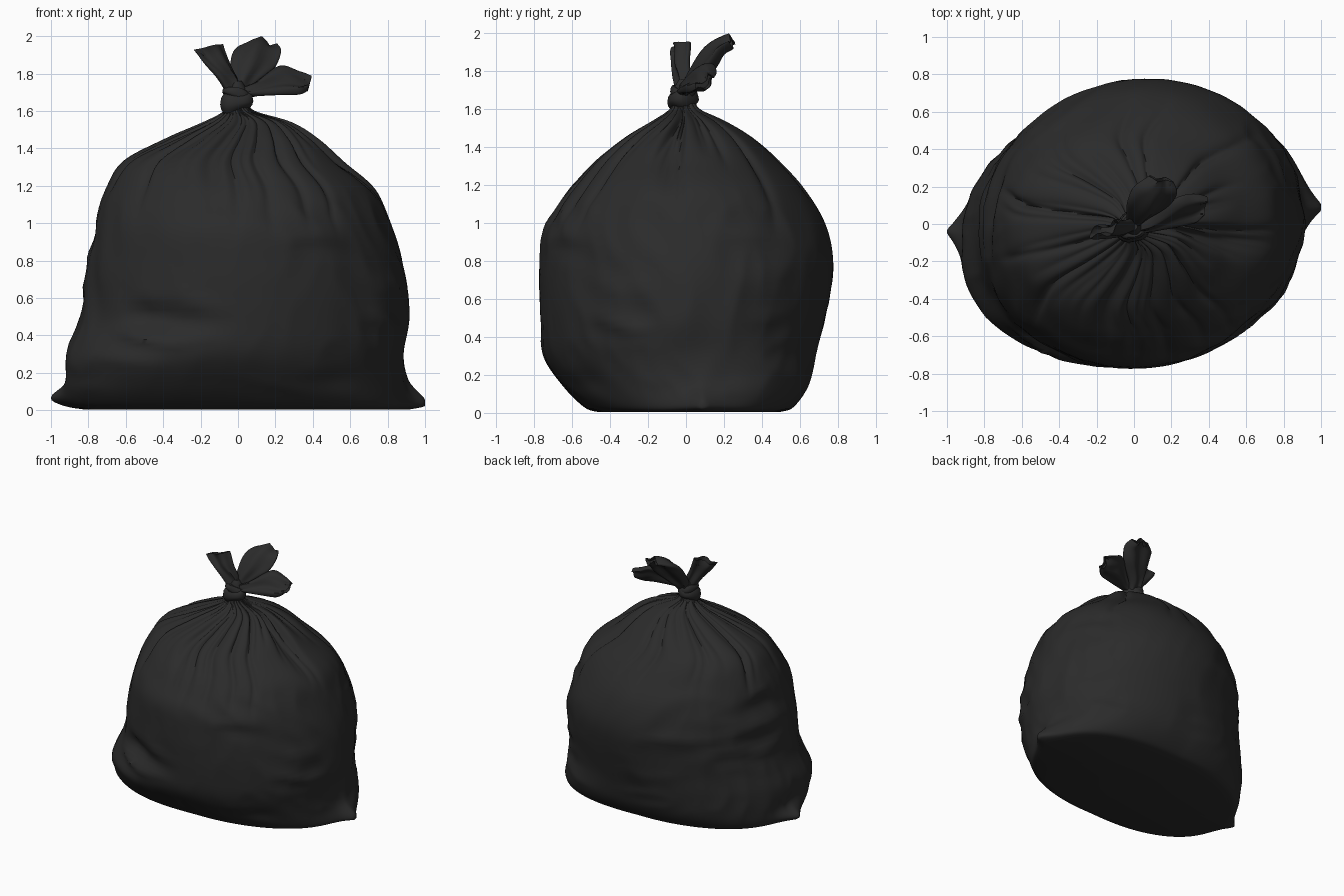
import bpy, bmesh, math, random
from mathutils import Vector, noise

if "Cube" in bpy.data.objects:
    bpy.data.objects.remove(bpy.data.objects["Cube"])

random.seed(7)
mat = bpy.data.materials.new("black plastic")
mat.diffuse_color = (0.024, 0.024, 0.024, 1)
mat.use_nodes = True
mat.node_tree.nodes["Principled BSDF"].inputs["Base Color"].default_value = mat.diffuse_color


def loft(name, rings, angle=50):
    """Skin closed rings of points and cap both ends."""
    bm = bmesh.new()
    rows = [[bm.verts.new(p) for p in ring] for ring in rings]
    n = len(rows[0])
    for a, b in zip(rows, rows[1:]):
        for i in range(n):
            j = (i + 1) % n
            bm.faces.new((a[i], a[j], b[j], b[i]))
    for row in (rows[0], rows[-1]):
        c = bm.verts.new(sum((v.co for v in row), Vector()) / n)
        for i in range(n):
            bm.faces.new((row[i], row[(i + 1) % n], c))
    bmesh.ops.recalc_face_normals(bm, faces=bm.faces)
    me = bpy.data.meshes.new(name)
    bm.to_mesh(me)
    bm.free()
    me.materials.append(mat)
    ob = bpy.data.objects.new(name, me)
    bpy.context.collection.objects.link(ob)
    bpy.ops.object.select_all(action='DESELECT')
    ob.select_set(True)
    bpy.context.view_layer.objects.active = ob
    bpy.ops.object.shade_smooth_by_angle(angle=math.radians(angle))
    return ob


def spline(rows, steps):
    """Catmull-Rom through rows of numbers."""
    out = []
    for k in range(len(rows) - 1):
        p0, p1 = rows[max(k - 1, 0)], rows[k]
        p2, p3 = rows[k + 1], rows[min(k + 2, len(rows) - 1)]
        for s in range(steps):
            t = s / steps
            out.append([b + 0.5 * t * (c - a + t * (2*a - 5*b + 4*c - d + t * (3*(b - c) + d - a)))
                        for a, b, c, d in zip(p0, p1, p2, p3)])
    return out + [list(rows[-1])]


def wrap(a):
    return (a + math.pi) % (2 * math.pi) - math.pi


def smooth(a, b, x):
    t = min(max((x - a) / (b - a), 0), 1)
    return t * t * (3 - 2 * t)


# --- Filled sack: height, left, right, front, back extents
profile = [
    (0.005, -0.80, 0.86, -0.46, 0.49),
    (0.03, -0.87, 0.89, -0.53, 0.56),
    (0.14, -0.90, 0.88, -0.64, 0.635),
    (0.30, -0.91, 0.88, -0.745, 0.68),
    (0.50, -0.85, 0.91, -0.765, 0.73),
    (0.78, -0.81, 0.88, -0.77, 0.775),
    (1.00, -0.76, 0.81, -0.745, 0.73),
    (1.18, -0.70, 0.73, -0.62, 0.62),
    (1.33, -0.60, 0.55, -0.48, 0.48),
    (1.45, -0.37, 0.41, -0.32, 0.335),
    (1.54, -0.17, 0.27, -0.17, 0.19),
    (1.60, -0.07, 0.085, -0.085, 0.07),
    (1.65, -0.06, 0.05, -0.07, 0.04),
]
# gathered pleats: angle, width, depth, lowest height, slant
pleats = [(random.uniform(-math.pi, math.pi), random.uniform(0.03, 0.085),
           random.uniform(0.05, 0.17), random.uniform(0.85, 1.4),
           random.uniform(-0.35, 0.35)) for _ in range(50)]
# bottom corners: angle, reach, height, spread
corners = [(0.13, 0.115, 0.03, 0.10), (math.pi + 0.08, 0.115, 0.06, 0.06)]
SEG = 260
rings = []
for z, xl, xr, yf, yb in spline(profile, 7):
    ring = []
    cx, cy, a, b = (xl + xr) / 2, (yf + yb) / 2, (xr - xl) / 2, (yb - yf) / 2
    angles = [2 * math.pi * i / SEG for i in range(SEG)]
    cuts = [sum(dep * smooth(low, 1.55, z)
                * math.exp(-abs(wrap(th - ang - sl * (1.6 - z)) / w) ** 1.3)
                for ang, w, dep, low, sl in pleats) for th in angles]
    mean = sum(cuts) / SEG
    for th, cut in zip(angles, cuts):
        c, s = math.cos(th), math.sin(th)
        r = 1 + mean - cut
        # diagonal bulge, strongest at the base
        r += 0.025 * math.sin(2 * th) * smooth(1.5, 1.1, z) * smooth(0, 0.3, z)
        r += 0.13 * max(0, math.sin(2 * th)) ** 1.5 * smooth(0.5, 0.05, z)
        # sagging horizontal folds, strongest at front and sides
        p = Vector((c * 1.6, s * 1.6, z * 6 + 0.9 * c))
        fold = 0.5 - abs(noise.noise(p))
        patch = smooth(-0.25, 0.4, noise.noise(Vector((c * 1.3 + 5, s * 1.3, z * 2))))
        band = smooth(0.03, 0.2, z) * smooth(1.3, 1.0, z)
        r += band * patch * (fold - 0.3) * (0.09 if s < 0 else 0.09 - 0.05 * smooth(0, 0.6, s))
        # slanted crinkles near the sides, thin creases elsewhere
        q = Vector((c * 4 + z, s * 4, z * 3 + 2 * c * s))
        r += 0.022 * band * (0.3 - abs(noise.noise(q))) * (0.4 + 0.8 * abs(c))
        x, y = cx + a * r * c, cy + b * r * s
        for ang, reach, top, spread in corners:
            d = wrap(th - ang)
            h = math.exp(-((z - top) / spread) ** 2) if z > top else smooth(-0.02, top, z)
            x += math.copysign(reach * h * math.exp(-(abs(d) / 0.17) ** 1.3), c)
        ring.append((min(max(x, -1), 1), y, max(z, 0)))
    rings.append(ring)
loft("sack_body", rings, 60)


# --- Knot: wrapped bands around a neck plug
def band(name, centre, radius, thick, tall, tilt, turn):
    bm_rings = []
    n, m = 40, 12
    for i in range(n + 1):
        t = 2 * math.pi * i / n
        ring = []
        for j in range(m):
            u = 2 * math.pi * j / m
            rr = radius + thick * math.cos(u) * (1 + 0.2 * math.cos(3 * t + 1))
            zz = tall * math.sin(u) * (1 + 0.25 * math.sin(2 * t + turn)) - 0.004 * math.cos(4 * u)
            ring.append((centre[0] + rr * math.cos(t),
                         centre[1] + rr * math.sin(t) * 0.95,
                         centre[2] + zz + tilt * math.cos(t - turn)))
        bm_rings.append(ring)
    return loft(name, bm_rings)


band("knot_band", (-0.01, -0.02, 1.648), 0.052, 0.035, 0.048, 0.012, 0.6)
band("knot_upper_loop", (-0.01, -0.015, 1.685), 0.046, 0.03, 0.032, 0.02, 3.6)
neck = [[(-0.005 + r * math.cos(k * math.pi / 10), -0.01 + r * math.sin(k * math.pi / 10), z)
         for k in range(20)]
        for z, r in ((1.58, 0.08), (1.65, 0.05), (1.72, 0.05), (1.76, 0.025))]
loft("knot_core", neck)


# --- Loose tails: flattened, pleated tubes of film, mouth folded inward
def tail(name, stations, seed):
    """Each station is one edge point, other edge point, thickness."""
    rows = spline(stations, 5)
    mids = [(Vector(r[:3]) + Vector(r[3:6])) / 2 for r in rows]
    out, n, last_k = [], 36, len(rows) - 1
    for k, row in enumerate(rows):
        e0, e1, th = Vector(row[:3]), Vector(row[3:6]), row[6]
        t = k / last_k
        along = mids[min(k + 1, last_k)] - mids[max(k - 1, 0)]
        nor = (e1 - e0).cross(along).normalized()
        ring = []
        for i in range(n):
            u = 2 * math.pi * i / n
            w = 0.5 - 0.5 * math.cos(u)
            wave = 0.016 * math.sin(w * 9 + seed + t * 1.5) * (0.3 + 0.7 * t) \
                + 0.012 * noise.noise(Vector((w * 5, t * 3, seed)))
            ring.append(e0.lerp(e1, w) + nor * (th * math.sin(u) + wave))
        out.append(ring)
    # inner pocket at the open mouth
    last, before = out[-1], out[-4]
    mid = sum(before, Vector()) / n
    out.append([p.lerp(sum(last, Vector()) / n, 0.06) for p in last])
    out.append([p.lerp(mid, 0.35) for p in before])
    loft(name, out)


tail("left_tail", [
    (-0.05, -0.04, 1.68, 0.03, -0.01, 1.68, 0.03),
    (-0.10, -0.06, 1.76, 0.00, 0.02, 1.76, 0.03),
    (-0.19, -0.065, 1.86, -0.04, 0.0, 1.86, 0.03),
    (-0.24, -0.065, 1.925, -0.075, 0.0, 1.96, 0.025)], 1)
tail("back_tail", [
    (-0.04, 0.0, 1.67, 0.05, 0.0, 1.67, 0.03),
    (-0.04, 0.04, 1.78, 0.09, 0.05, 1.73, 0.04),
    (-0.035, 0.11, 1.89, 0.19, 0.11, 1.82, 0.045),
    (0.00, 0.19, 1.95, 0.23, 0.17, 1.91, 0.035),
    (0.08, 0.25, 1.97, 0.21, 0.23, 1.945, 0.02)], 3)
tail("right_tail", [
    (0.00, 0.0, 1.71, 0.02, -0.03, 1.67, 0.03),
    (0.09, 0.03, 1.75, 0.10, -0.03, 1.68, 0.03),
    (0.22, 0.13, 1.84, 0.24, 0.0, 1.68, 0.035),
    (0.32, 0.16, 1.80, 0.33, 0.02, 1.685, 0.03),
    (0.39, 0.15, 1.765, 0.37, 0.05, 1.705, 0.02)], 5)
